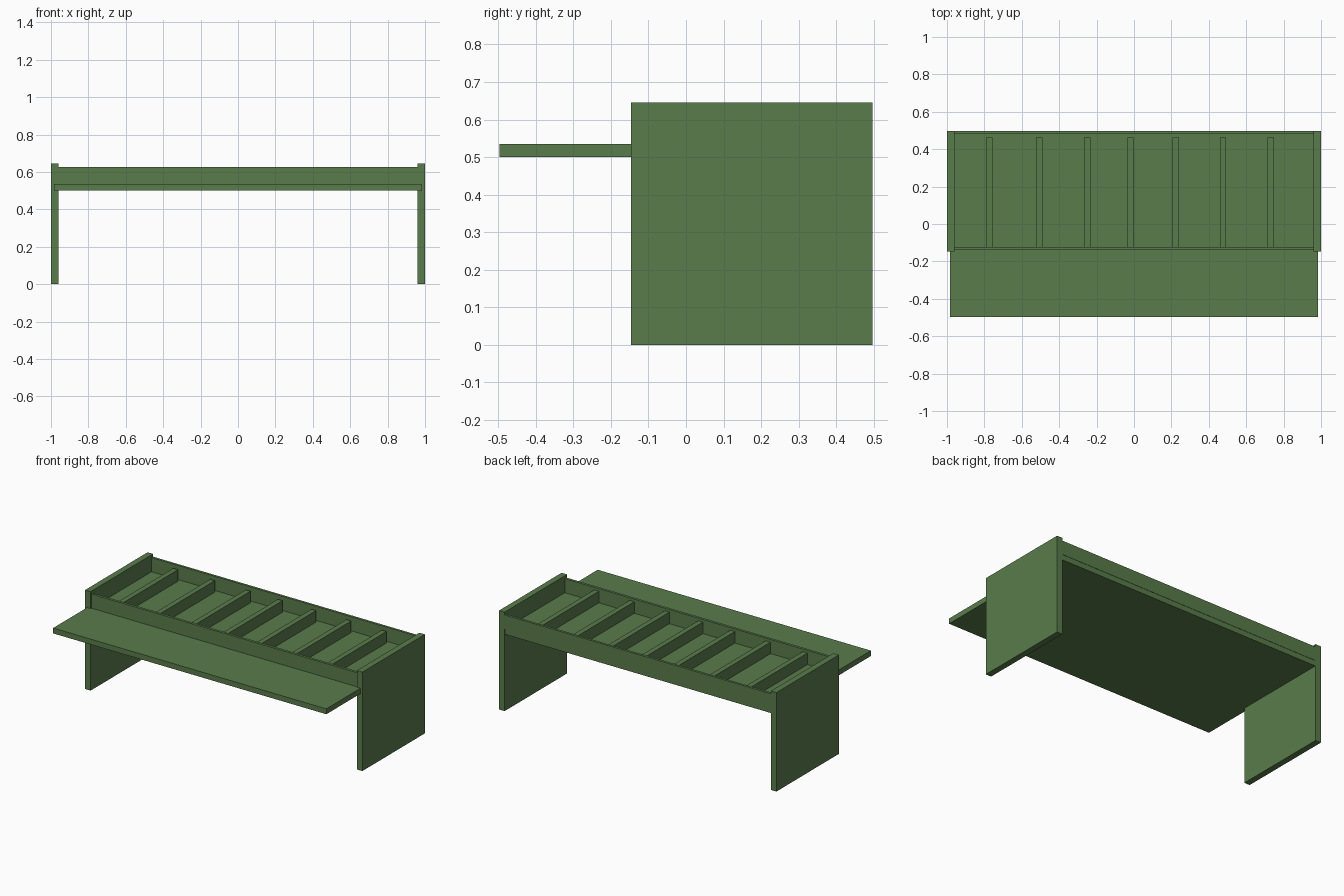
import bpy

if "Cube" in bpy.data.objects:
    bpy.data.objects.remove(bpy.data.objects["Cube"])

green = bpy.data.materials.new("green_paint")
green.diffuse_color = (0.10, 0.20, 0.07, 1)
green.use_nodes = True
green.node_tree.nodes["Principled BSDF"].inputs["Base Color"].default_value = green.diffuse_color


def box(name, x, y, z):
    """Box from (min, max) ranges on each axis."""
    bpy.ops.mesh.primitive_cube_add(size=1)
    ob = bpy.context.object
    ob.name = name
    for v in ob.data.vertices:
        v.co = [r[0] if c < 0 else r[1] for c, r in zip(v.co, (x, y, z))]
    ob.data.materials.append(green)
    return ob


# Side panels that carry the bench
box("left_side_panel", (-1.0, -0.96), (-0.147, 0.497), (0, 0.645))
box("right_side_panel", (0.96, 1.0), (-0.147, 0.497), (0, 0.645))

# Worktop: let into the panels, wider front ledge in front of them
box("tray_floor", (-0.96, 0.96), (-0.147, 0.495), (0.5, 0.535))
box("front_ledge", (-0.985, 0.985), (-0.497, -0.147), (0.5, 0.535))

# Long rails closing the tray
box("front_rail", (-0.96, 0.96), (-0.14, -0.123), (0.535, 0.627))
box("back_rail", (-0.96, 0.96), (0.481, 0.497), (0.535, 0.627))

# Dividers, stopping just short of the back rail
for i, x in enumerate((-0.773, -0.507, -0.25, -0.019, 0.223, 0.476, 0.731)):
    box(f"divider_{i + 1}", (x - 0.017, x + 0.017), (-0.123, 0.462), (0.535, 0.61))
